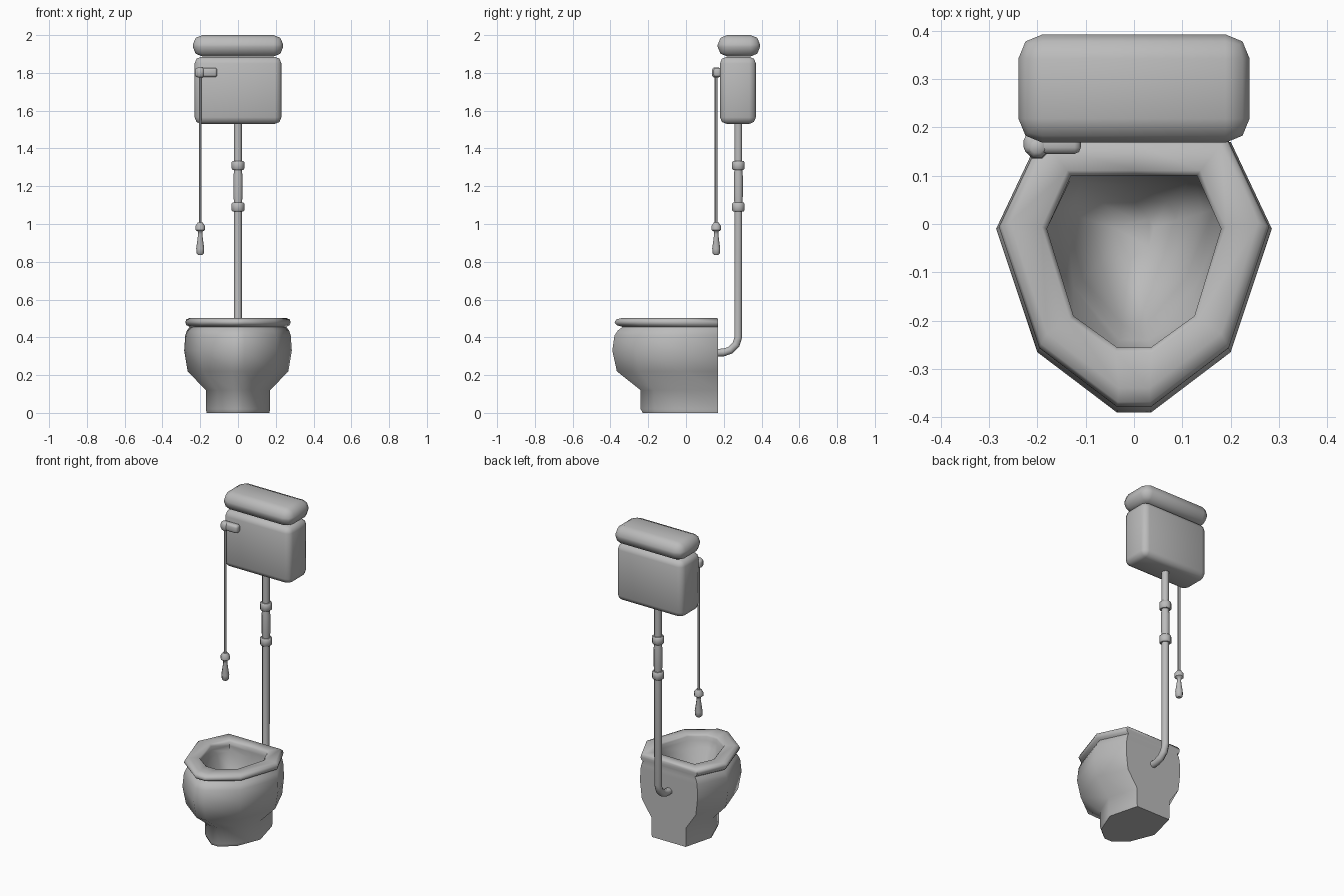
import bpy, bmesh, math
from mathutils import Vector

cube = bpy.data.objects.get("Cube")
if cube:
    bpy.data.objects.remove(cube, do_unlink=True)

GREY = (0.5, 0.5, 0.5, 1)
mat = bpy.data.materials.new("porcelain_grey")
mat.use_nodes = True
mat.diffuse_color = GREY
mat.node_tree.nodes["Principled BSDF"].inputs["Base Color"].default_value = GREY


def finish(bm, name, angle=60):
    bmesh.ops.recalc_face_normals(bm, faces=bm.faces)
    mesh = bpy.data.meshes.new(name)
    bm.to_mesh(mesh)
    bm.free()
    mesh.materials.append(mat)
    ob = bpy.data.objects.new(name, mesh)
    bpy.context.collection.objects.link(ob)
    bpy.ops.object.select_all(action='DESELECT')
    ob.select_set(True)
    bpy.context.view_layer.objects.active = ob
    bpy.ops.object.shade_smooth_by_angle(angle=math.radians(angle))
    return ob


def loft(name, rings, angle=60):
    """Skin a list of equal-length point rings and cap both ends."""
    bm = bmesh.new()
    loops = [[bm.verts.new(p) for p in r] for r in rings]
    n = len(loops[0])
    for a, b in zip(loops, loops[1:]):
        for i in range(n):
            j = (i + 1) % n
            bm.faces.new((a[i], a[j], b[j], b[i]))
    bm.faces.new(loops[0])
    bm.faces.new(loops[-1])
    return finish(bm, name, angle)


def lathe(name, x, y, profile, sides=8):
    """Turned part about a vertical axis; profile is (radius, z)."""
    turn = [(i + 0.5) * math.tau / sides for i in range(sides)]
    return loft(name, [[(x + r * math.cos(a), y + r * math.sin(a), z) for a in turn]
                       for r, z in profile], 50)


def rounded_box(name, lo, hi, bevel, segments=2):
    lo, hi = Vector(lo), Vector(hi)
    bm = bmesh.new()
    bmesh.ops.create_cube(bm, size=1)
    for v in bm.verts:
        v.co = (lo + hi) / 2 + v.co * (hi - lo)
    bmesh.ops.bevel(bm, geom=bm.edges[:], offset=bevel, segments=segments,
                    profile=0.5, affect='EDGES')
    return finish(bm, name)


# Half outlines, back corner to front corner
FOOT = [(0.12, 0.17), (0.17, -0.02), (0.11, -0.17), (0.025, -0.24)]
BELLY = [(0.2, 0.17), (0.285, -0.01), (0.2, -0.265), (0.035, -0.39)]
OPENING = [(0.13, 0.1), (0.18, -0.01), (0.125, -0.19), (0.035, -0.255)]
CAVITY = [(0.127, 0.1), (0.165, 0.03), (0.125, -0.13), (0.03, -0.24)]


def ring(half, z, scale=1.0, anchor=0.17):
    """Mirror a half outline into a ring, scaled about a point on its axis."""
    right = [(x * scale, anchor + (y - anchor) * scale, z) for x, y in half]
    left = [(-x, y, z) for x, y, z in reversed(right)]
    middle = (0, right[0][1], z)
    return [middle] + right + left


def blend(t):
    return [(a + (c - a) * t, b + (d - b) * t) for (a, b), (c, d) in zip(FOOT, BELLY)]


# Bowl: foot, belly, neck, rolled rim and hollow inside
loft("bowl", [
    ring(FOOT, 0, 0.975), ring(FOOT, 0.02), ring(FOOT, 0.12),
    ring(blend(0.84), 0.22), ring(BELLY, 0.33), ring(BELLY, 0.41, 0.98),
    ring(BELLY, 0.435, 0.95), ring(BELLY, 0.455, 0.90, 0.15),
    ring(BELLY, 0.465, 0.96, 0.16), ring(BELLY, 0.48, 0.98, 0.18),
    ring(BELLY, 0.495, 0.96, 0.16), ring(BELLY, 0.502, 0.9, 0.12),
    ring(OPENING, 0.502, 1.06, -0.08), ring(OPENING, 0.49),
    ring(OPENING, 0.465), ring(CAVITY, 0.43), ring(CAVITY, 0.33, 0.85, -0.02),
    ring(CAVITY, 0.25, 0.55, -0.02), ring(CAVITY, 0.22, 0.25, -0.02),
], 62)


# Flush pipe with an elbow into the back of the bowl
def tube(name, path, radius, sides=8):
    pts = [Vector(p) for p in path]
    rings = []
    for i, p in enumerate(pts):
        d = (pts[min(i + 1, len(pts) - 1)] - pts[max(i - 1, 0)]).normalized()
        side = Vector((1, 0, 0))
        up = side.cross(d)
        turn = [(k + 0.5) * math.tau / sides for k in range(sides)]
        rings.append([p + radius * (side * math.cos(a) + up * math.sin(a)) for a in turn])
    return loft(name, rings)


PIPE_Y = 0.277
tube("flush_pipe", [(0, 0.15, 0.318), (0, 0.2, 0.32), (0, 0.235, 0.332), (0, 0.265, 0.362),
                    (0, PIPE_Y, 0.4), (0, PIPE_Y, 1.09)], 0.022)
lathe("upper_pipe", 0, PIPE_Y, [(0.022, 1.3), (0.022, 1.56)])
lathe("pipe_sleeve", 0, PIPE_Y, [(0.02, 1.08), (0.026, 1.15), (0.026, 1.25), (0.02, 1.31)])
for label, z in (("lower", 1.09), ("upper", 1.31)):
    lathe(label + "_coupling", 0, PIPE_Y,
          [(0.03, z - 0.024), (0.036, z - 0.017), (0.036, z + 0.017), (0.03, z + 0.024)])

# Cistern and lid
rounded_box("cistern", (-0.23, 0.18, 1.53), (0.23, 0.37, 1.885), 0.035)
rounded_box("cistern_lid", (-0.239, 0.168, 1.887), (0.239, 0.392, 2.0), 0.05)

# Lever, pull cord and handle
CORD = (-0.2, 0.16)
rounded_box("lever", (-0.228, 0.145, 1.777), (-0.11, 0.186, 1.827), 0.013)
lathe("lever_knob", *CORD, [(0.014, 1.775), (0.024, 1.785), (0.024, 1.818), (0.014, 1.828)])
lathe("pull_cord", *CORD, [(0.008, 0.98), (0.008, 1.79)], 6)
lathe("pull_handle", *CORD, [
    (0.012, 0.835), (0.021, 0.845), (0.023, 0.87), (0.012, 0.945), (0.014, 0.96),
    (0.027, 0.968), (0.027, 0.99), (0.014, 1.008)])
